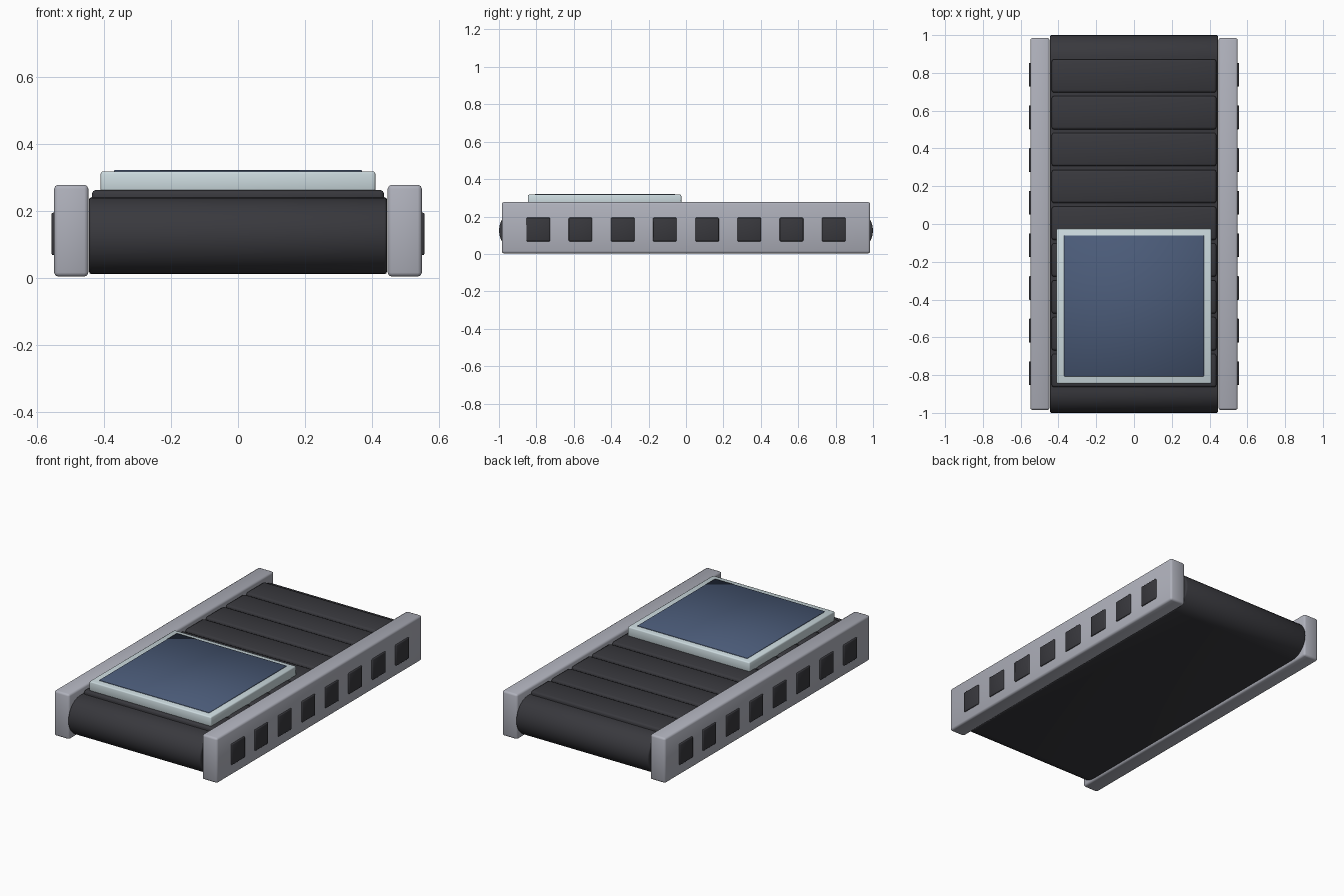
import bpy, bmesh, math

cube = bpy.data.objects.get("Cube")
if cube:
    bpy.data.objects.remove(cube, do_unlink=True)


def material(name, rgb):
    m = bpy.data.materials.new(name)
    m.use_nodes = True
    m.diffuse_color = (*rgb, 1)
    bsdf = m.node_tree.nodes["Principled BSDF"]
    bsdf.inputs["Base Color"].default_value = (*rgb, 1)
    return m


RAIL = material("rail grey", (0.43, 0.44, 0.50))
RUBBER = material("charcoal rubber", (0.04, 0.04, 0.047))
FRAME = material("pale frame", (0.60, 0.70, 0.73))
GLASS = material("slate blue glass", (0.07, 0.105, 0.19))


def finish(name, bm, mat, bevel, segments):
    mesh = bpy.data.meshes.new(name)
    bmesh.ops.recalc_face_normals(bm, faces=bm.faces)
    bm.to_mesh(mesh)
    bm.free()
    mesh.materials.append(mat)
    ob = bpy.data.objects.new(name, mesh)
    bpy.context.collection.objects.link(ob)
    mod = ob.modifiers.new("Soft edges", 'BEVEL')
    mod.width = bevel
    mod.segments = segments
    mod.limit_method = 'ANGLE'
    mod.angle_limit = math.radians(40)
    bpy.ops.object.select_all(action='DESELECT')
    ob.select_set(True)
    bpy.context.view_layer.objects.active = ob
    bpy.ops.object.shade_smooth()
    return ob


def box(name, low, high, mat, bevel=0.01, segments=2):
    bm = bmesh.new()
    bmesh.ops.create_cube(bm, size=1)
    for v in bm.verts:
        v.co = [a + (c + 0.5) * (b - a) for a, b, c in zip(low, high, v.co)]
    return finish(name, bm, mat, bevel, segments)


# Belt: a loop with half-round ends, extruded across the width
RADIUS, MID_Z, END_Y, HALF_W = 0.115, 0.125, 0.885, 0.445
STEPS = 14
bm = bmesh.new()
ring = []
for sign in (1, -1):
    for i in range(STEPS + 1):
        a = sign * (math.pi / 2 - math.pi * i / STEPS)
        ring.append(bm.verts.new((-HALF_W, sign * (END_Y + RADIUS * math.cos(a)),
                                  MID_Z + RADIUS * math.sin(a))))
side = bm.faces.new(ring)
extruded = bmesh.ops.extrude_face_region(bm, geom=[side], use_keep_orig=True)
for v in extruded["geom"]:
    if isinstance(v, bmesh.types.BMVert):
        v.co.x = HALF_W
finish("belt", bm, RUBBER, 0.008, 2)

# Raised slats across the top of the belt
for i in range(9):
    y = 0.784 - i * 0.195
    box(f"slat_{i + 1}", (-0.436, y - 0.088, 0.215), (0.436, y + 0.088, 0.262),
        RUBBER, 0.012)

# Side rails with a row of square studs
for label, s in (("left", 1), ("right", -1)):
    x0, x1 = sorted((s * 0.447, s * 0.549))
    box(f"{label}_rail", (x0, -0.985, 0.003), (x1, 0.985, 0.277), RAIL, 0.012)
    x0, x1 = sorted((s * 0.53, s * 0.557))
    for i in range(8):
        y = -0.79 + i * 0.2257
        box(f"{label}_stud_{i + 1}", (x0, y - 0.063, 0.067), (x1, y + 0.063, 0.194),
            RUBBER, 0.005)

# Framed panel lying on the front half
box("panel_frame", (-0.41, -0.845, 0.255), (0.41, -0.025, 0.317), FRAME, 0.007)
box("panel_glass", (-0.37, -0.807, 0.313), (0.37, -0.06, 0.321), GLASS, 0.002, 1)
